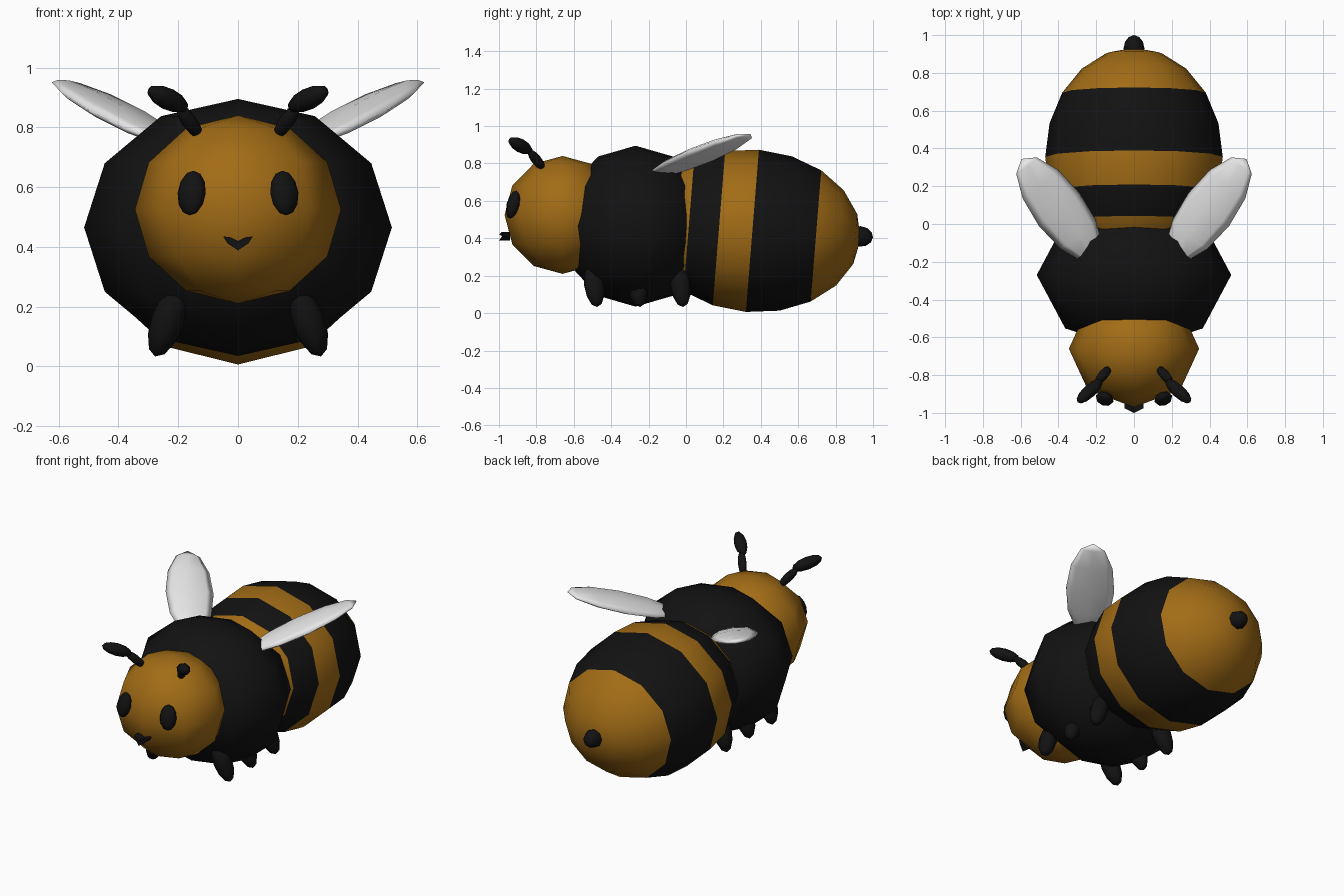
import bpy, bmesh, math
from mathutils import Matrix, Vector

cube = bpy.data.objects.get("Cube")
if cube:
    bpy.data.objects.remove(cube, do_unlink=True)


def material(name, color):
    m = bpy.data.materials.new(name)
    m.use_nodes = True
    m.diffuse_color = (*color, 1)
    bsdf = m.node_tree.nodes["Principled BSDF"]
    bsdf.inputs["Base Color"].default_value = (*color, 1)
    bsdf.inputs["Roughness"].default_value = 0.8
    return m


honey = material("honey orange", (0.36, 0.15, 0.008))
black = material("soft black", (0.006, 0.006, 0.006))
white = material("wing white", (0.8, 0.8, 0.8))


def finish(name, bm, mats, smooth=True):
    bmesh.ops.recalc_face_normals(bm, faces=bm.faces)
    for f in bm.faces:
        f.smooth = smooth
    mesh = bpy.data.meshes.new(name)
    bm.to_mesh(mesh)
    bm.free()
    for m in mats:
        mesh.materials.append(m)
    obj = bpy.data.objects.new(name, mesh)
    bpy.context.collection.objects.link(obj)
    return obj


def along(direction, side=(1, 0, 0)):
    """Rotation whose z follows direction and whose x stays near side."""
    z = Vector(direction).normalized()
    y = z.cross(Vector(side)).normalized()
    return Matrix((y.cross(z), y, z)).transposed().to_4x4()


def ellipsoid(name, center, radii, mats, rot=Matrix(), segs=8, rings=6, paint=None, mirror=False):
    bm = bmesh.new()
    bmesh.ops.create_uvsphere(bm, u_segments=segs, v_segments=rings, radius=1)
    if paint:
        for f in bm.faces:
            f.material_index = paint(f.calc_center_median().z)
    m = Matrix.Translation(center) @ rot @ Matrix.Diagonal((*radii, 1))
    if mirror:
        m = Matrix.Scale(-1, 4, (1, 0, 0)) @ m
    bmesh.ops.transform(bm, matrix=m, verts=bm.verts)
    return finish(name, bm, mats)


def pair(name, *args, **kw):
    ellipsoid("left_" + name, *args, **kw)
    ellipsoid("right_" + name, *args, mirror=True, **kw)


# Head and thorax
ellipsoid("head", (0, -0.66, 0.525), (0.345, 0.31, 0.315), [honey])
ellipsoid("thorax", (0, -0.27, 0.465), (0.515, 0.40, 0.43), [black])


# Striped abdomen, tilted slightly down at the back
def stripe(z):
    angle = math.degrees(math.asin(z))
    return 1 if 0 < angle < 36 or -36 < angle < -18 else 0


ellipsoid("abdomen", (0, 0.355, 0.44), (0.47, 0.435, 0.58), [honey, black],
          rot=Matrix.Rotation(math.radians(-94.6), 4, "X"), segs=12, rings=10, paint=stripe)
ellipsoid("stinger", (0, 0.93, 0.41), (0.055, 0.055, 0.07), [black],
          rot=along((0, 1, -0.08)))

# Wings
wing_dir = Vector((0.6, 0.8, 0.34))
wing_normal = Vector((-0.3, -0.2, 1))
pair("wing", (0.396, 0.078, 0.845), (0.14, 0.03, 0.352), [white],
     rot=along(wing_dir, wing_normal.cross(wing_dir)))

# Eyes and antennae
pair("eye", (0.155, -0.925, 0.58), (0.05, 0.033, 0.077), [black],
     rot=Matrix.Rotation(math.radians(20), 4, "Z") @ Matrix.Rotation(math.radians(-14), 4, "X"))
pair("antenna_stalk", (0.163, -0.80, 0.82), (0.027, 0.027, 0.077), [black],
     rot=along((0.07, -0.08, 0.1)))
pair("antenna_tip", (0.235, -0.885, 0.895), (0.037, 0.037, 0.092), [black],
     rot=along((0.13, -0.12, 0.065)))

# Legs
for label, y in (("front", -0.49), ("middle", -0.26), ("rear", -0.03)):
    pair(label + "_leg", (0.235, y, 0.155), (0.055, 0.055, 0.13), [black],
         rot=along((-0.35, -0.12, 1)))

# Smiling mouth: a small crescent with a rounded front
outline = [(-0.05, 0.435), (-0.025, 0.432), (0, 0.42), (0.025, 0.432), (0.05, 0.435),
           (0.035, 0.412), (0, 0.388), (-0.035, 0.412)]
bm = bmesh.new()
back = bm.faces.new([bm.verts.new((x, -0.94, z)) for x, z in outline])
solid = bmesh.ops.extrude_face_region(bm, geom=[back])
for v in solid["geom"]:
    if isinstance(v, bmesh.types.BMVert):
        v.co.y = -1.0 + 0.5 * abs(v.co.x)
finish("mouth", bm, [black], smooth=False)
